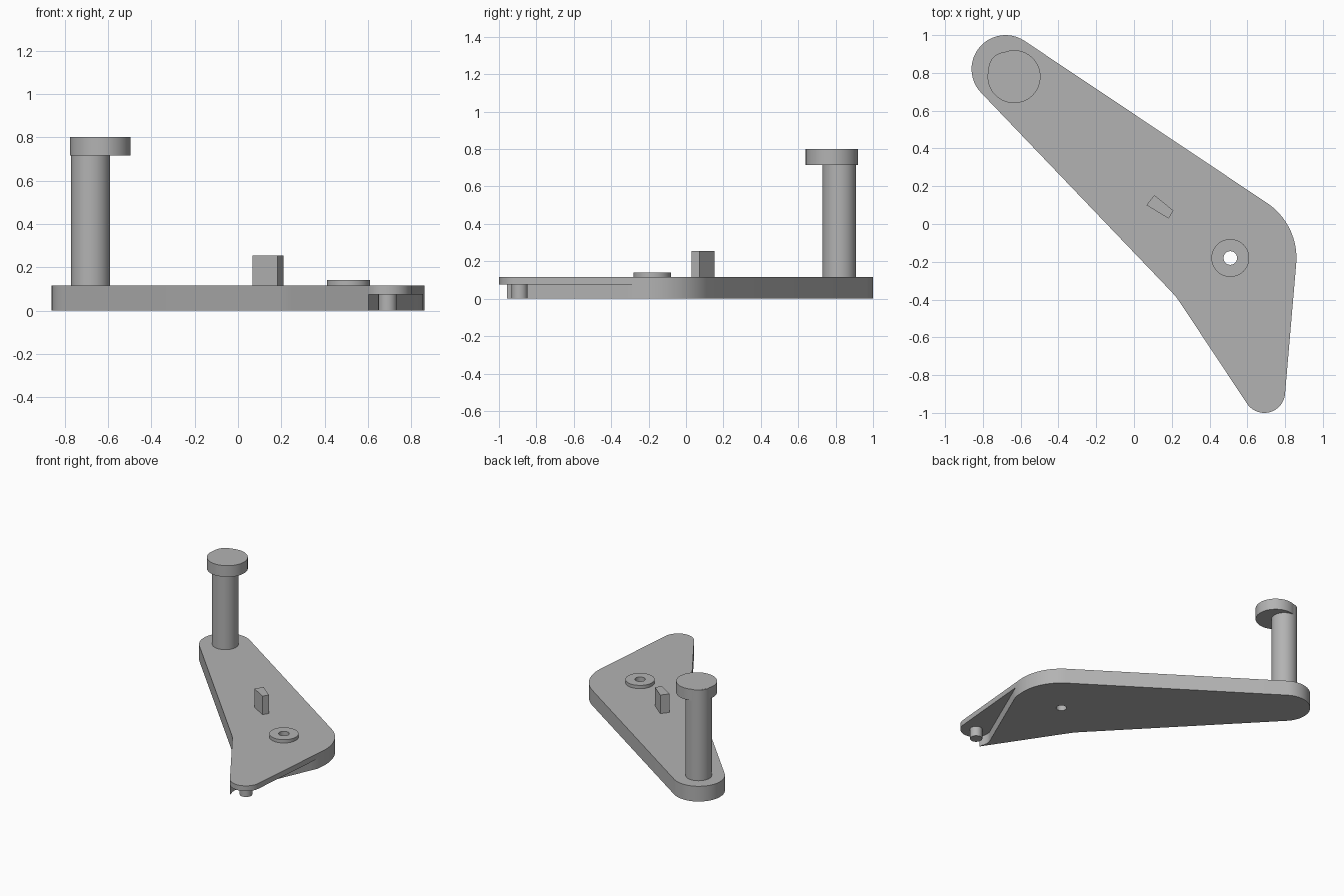
import bpy, bmesh
from math import sin, cos, radians

cube = bpy.data.objects.get("Cube")
if cube:
    bpy.data.objects.remove(cube, do_unlink=True)

GREY = (0.45, 0.45, 0.45, 1)
grey = bpy.data.materials.new("plain_grey")
grey.use_nodes = True
grey.diffuse_color = GREY
grey.node_tree.nodes["Principled BSDF"].inputs["Base Color"].default_value = GREY

# Shared centres
POST, HUB, PIN = (-0.68, 0.82), (0.51, -0.18), (0.69, -0.89)


def arc(centre, radius, start, end, steps=24):
    angles = [radians(start + (end - start) * i / steps) for i in range(steps + 1)]
    return [(centre[0] + radius * cos(a), centre[1] + radius * sin(a)) for a in angles]


def circle(centre, radius, steps=64):
    return arc(centre, radius, 0, 360, steps)[:-1]


def extrude(name, outline, bottom, top):
    """Solid prism from a closed outline."""
    bm = bmesh.new()
    face = bm.faces.new([bm.verts.new((x, y, bottom)) for x, y in outline])
    grown = bmesh.ops.extrude_face_region(bm, geom=[face])["geom"]
    verts = [v for v in grown if isinstance(v, bmesh.types.BMVert)]
    bmesh.ops.translate(bm, verts=verts, vec=(0, 0, top - bottom))
    bmesh.ops.recalc_face_normals(bm, faces=bm.faces)
    mesh = bpy.data.meshes.new(name)
    bm.to_mesh(mesh)
    bm.free()
    mesh.materials.append(grey)
    obj = bpy.data.objects.new(name, mesh)
    bpy.context.collection.objects.link(obj)
    return obj


def activate(obj):
    bpy.ops.object.select_all(action='DESELECT')
    obj.select_set(True)
    bpy.context.view_layer.objects.active = obj


def cut(obj, cutter):
    mod = obj.modifiers.new("cut", 'BOOLEAN')
    mod.operation, mod.solver, mod.object = 'DIFFERENCE', 'EXACT', cutter
    activate(obj)
    bpy.ops.object.modifier_apply(modifier=mod.name)


# Lever plate: three rounded ends joined by tangent edges, with a bent inner edge
outline = (arc(HUB, 0.35, -4.9, 56.3) + arc(POST, 0.18, 56.3, 223.8)
           + [(0.19, -0.35), (0.222, -0.385), (0.25, -0.425)]
           + arc(PIN, 0.11, 213.5, 355.1))
plate = extrude("lever_plate", outline, 0, 0.115)

# Hub boss, post, offset head, stop block and underside pin
boss = extrude("hub_boss", circle(HUB, 0.1), 0.11, 0.14)
post = extrude("post", circle(POST, 0.09), 0.11, 0.7995)
head = extrude("post_head", circle((-0.635, 0.78), 0.14), 0.715, 0.8)
block = extrude("stop_block", [(0.066, 0.1), (0.183, 0.029), (0.209, 0.071), (0.108, 0.153)],
                0.11, 0.255)
pin = extrude("underside_pin", circle(PIN, 0.043, 40), 0, 0.08)

# Underside relief around the pin, and the hole through the hub
relief = extrude("relief_cutter", [(0.603, -1.2), (0.603, -0.95)] + arc(PIN, 0.1, 205, 156.2, 10)
                 + [(0.83, -0.321), (0.95, -0.049), (0.95, -1.2)], -0.1, 0.075)
hole = extrude("hole_cutter", circle(HUB, 0.036, 40), -0.1, 0.3)
cut(plate, relief)
cut(plate, hole)
cut(boss, hole)
for cutter in (relief, hole):
    cutter.hide_render = True
    bpy.data.objects.remove(cutter, do_unlink=True)

for obj in (plate, boss, post, head, block, pin):
    activate(obj)
    bpy.ops.object.shade_smooth_by_angle(angle=radians(20))
